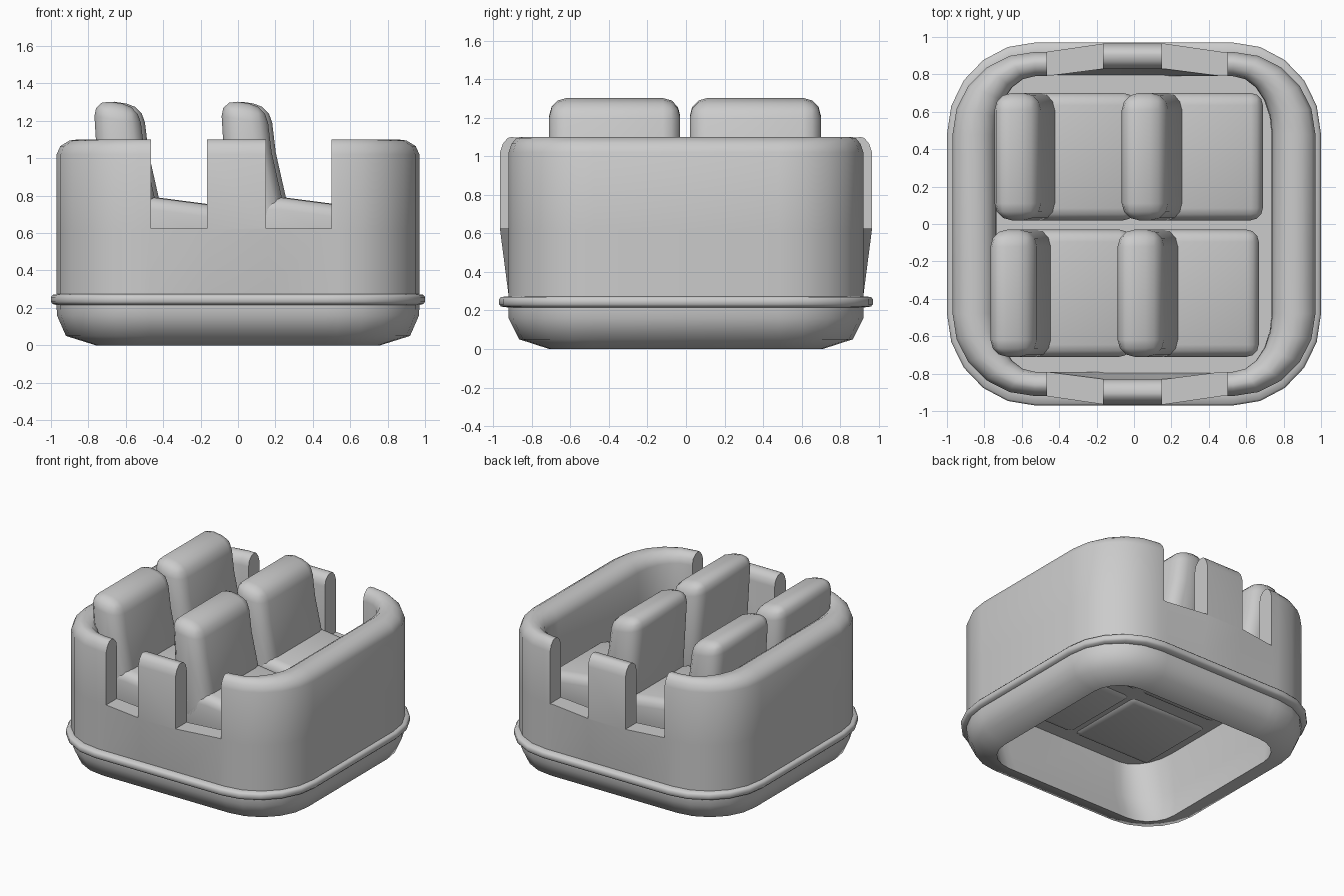
import bpy, bmesh, math

if "Cube" in bpy.data.objects:
    bpy.data.objects.remove(bpy.data.objects["Cube"], do_unlink=True)

grey = bpy.data.materials.new("light grey")
grey.use_nodes = True
COLOUR = (0.6, 0.6, 0.6, 1)
grey.diffuse_color = COLOUR
grey.node_tree.nodes["Principled BSDF"].inputs["Base Color"].default_value = COLOUR


def make_object(name, bm):
    bmesh.ops.recalc_face_normals(bm, faces=bm.faces[:])
    mesh = bpy.data.meshes.new(name)
    bm.to_mesh(mesh)
    bm.free()
    obj = bpy.data.objects.new(name, mesh)
    bpy.context.collection.objects.link(obj)
    mesh.materials.append(grey)
    return obj


def activate(obj):
    bpy.ops.object.select_all(action='DESELECT')
    obj.select_set(True)
    bpy.context.view_layer.objects.active = obj


def smooth(obj, degrees):
    activate(obj)
    bpy.ops.object.shade_smooth_by_angle(angle=math.radians(degrees))


def outline(hx, hy, z, bulge=0.0):
    """Rounded rectangle whose front and back swell around the middle post."""
    sx, sy, n = 0.53, 0.48, 5
    quarter = [(sx + (hx - sx) * math.cos(a), sy + (hy - sy) * math.sin(a))
               for a in (math.pi / 2 * i / n for i in range(n + 1))]
    quarter += [(0.47, hy), (0.16, hy + bulge)]
    half = quarter + [(-x, y) for x, y in reversed(quarter)]
    return [(x, y, z) for x, y in half] + [(-x, -y, z) for x, y in half]


def loft(sections, closed):
    bm = bmesh.new()
    rows = [[bm.verts.new(p) for p in s] for s in sections]
    pairs = list(zip(rows, rows[1:]))
    if closed:
        pairs.append((rows[-1], rows[0]))
    else:
        bm.faces.new(rows[0])
        bm.faces.new(rows[-1])
    for a, b in pairs:
        for i in range(len(a)):
            j = (i + 1) % len(a)
            bm.faces.new((a[i], a[j], b[j], b[i]))
    return bm


# Tub wall: from the bottom opening, up the outside, over the rim, down inside
tub_sections = [
    (0.76, 0.71, 0.0), (0.92, 0.865, 0.05), (0.968, 0.92, 0.16),
    (0.97, 0.92, 0.215), (0.99, 0.96, 0.22), (1.0, 0.97, 0.232), (1.0, 0.97, 0.258),
    (0.99, 0.96, 0.27), (0.97, 0.92, 0.273), (0.97, 0.92, 0.62, 0.045),
    (0.97, 0.92, 1.02, 0.045), (0.95, 0.905, 1.065, 0.045), (0.90, 0.88, 1.095, 0.045),
    (0.86, 0.86, 1.10, 0.045), (0.81, 0.83, 1.095, 0.04), (0.765, 0.80, 1.065, 0.04),
    (0.74, 0.79, 1.02, 0.04), (0.735, 0.79, 0.62, 0.04), (0.735, 0.79, 0.48),
    (0.77, 0.77, 0.20), (0.77, 0.72, 0.04),
]
tub = make_object("tub", loft([outline(*s) for s in tub_sections], True))

# Window notches on both sides of the front and back posts
for x0, x1 in ((-0.465, -0.165), (0.15, 0.50)):
    box = bmesh.new()
    bmesh.ops.create_cube(box, size=1)
    for v in box.verts:
        v.co.x = x0 if v.co.x < 0 else x1
        v.co.y *= 2.4
        v.co.z = 0.625 if v.co.z < 0 else 1.4
    cutter = make_object("notch_cutter", box)
    cutter.hide_render = True
    mod = tub.modifiers.new("notch", 'BOOLEAN')
    mod.operation = 'DIFFERENCE'
    mod.solver = 'EXACT'
    mod.object = cutter
    activate(tub)
    bpy.ops.object.modifier_apply(modifier=mod.name)
    bpy.data.objects.remove(cutter, do_unlink=True)
smooth(tub, 55)

# Floor plate
floor = make_object("floor", loft([outline(0.80, 0.81, 0.48), outline(0.80, 0.81, 0.50)], False))
smooth(floor, 35)

# Seats: a leaning backrest and a cushion, each a padded side profile (x, z)
backrest_profile = [(-0.093, 1.315), (0.15, 1.28), (0.18, 1.03), (0.25, 0.72),
                    (0.20, 0.53), (-0.045, 0.53)]
cushion_profile = [(-0.03, 0.465), (0.665, 0.465), (0.668, 0.733), (0.23, 0.79), (-0.02, 0.79)]


def padded(name, profile, dx, y0, y1, radius, segments):
    """Extrude the profile across the seat and round its sharp edges."""
    bm = bmesh.new()
    rows = [[bm.verts.new((x + dx, y, z)) for x, z in profile] for y in (y0, y1)]
    bm.faces.new(rows[0])
    bm.faces.new(rows[1])
    for i in range(len(profile)):
        j = (i + 1) % len(profile)
        bm.faces.new((rows[0][i], rows[0][j], rows[1][j], rows[1][i]))
    bmesh.ops.recalc_face_normals(bm, faces=bm.faces[:])
    sharp = [e for e in bm.edges if e.calc_face_angle() > math.radians(50)]
    bmesh.ops.bevel(bm, geom=sharp, offset=radius, segments=segments, profile=0.5,
                    affect='EDGES', clamp_overlap=True)
    smooth(make_object(name, bm), 50)


for row, y0, y1, shift in (("front", -0.71, -0.03, 0.0), ("back", 0.02, 0.70, 0.022)):
    for side, offset in (("left", 0.0), ("right", -0.68)):
        padded(f"{row}_{side}_backrest", backrest_profile, shift + offset, y0, y1, 0.09, 3)
        padded(f"{row}_{side}_cushion", cushion_profile, shift + offset, y0, y1, 0.065, 3)
